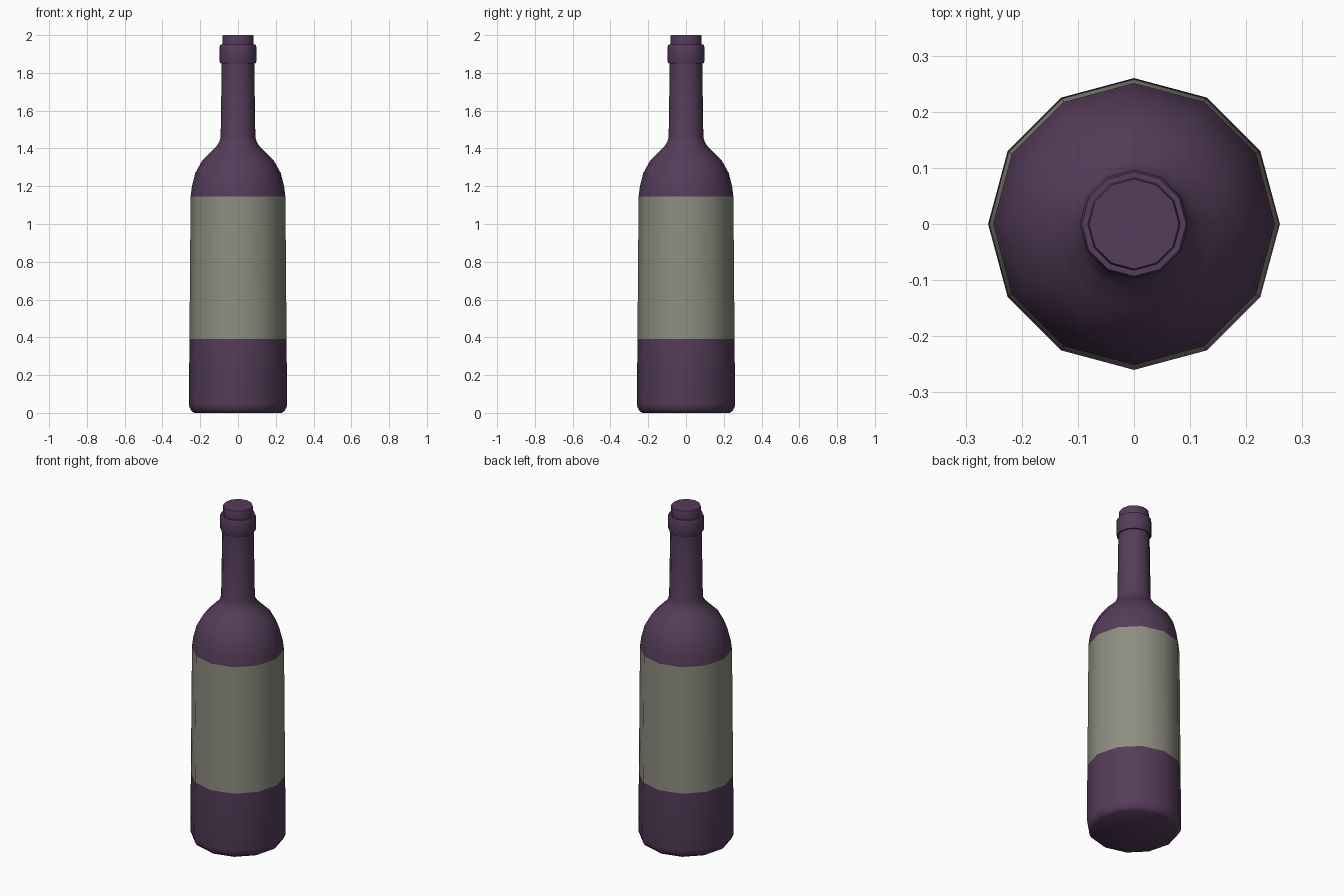
import bpy, bmesh, math

if "Cube" in bpy.data.objects:
    bpy.data.objects.remove(bpy.data.objects["Cube"])

SIDES = 12


def material(name, rgb):
    m = bpy.data.materials.new(name)
    m.diffuse_color = (*rgb, 1)
    m.use_nodes = True
    m.node_tree.nodes["Principled BSDF"].inputs["Base Color"].default_value = m.diffuse_color
    return m


def lathe(name, profile, mat, cap_bottom=False, cap_top=False):
    """Spin (radius, z) points into a 12-sided surface."""
    bm = bmesh.new()
    rings = [[bm.verts.new((r * math.cos(math.tau * i / SIDES),
                            r * math.sin(math.tau * i / SIDES), z))
              for i in range(SIDES)] for r, z in profile]
    for a, b in zip(rings, rings[1:]):
        for i in range(SIDES):
            j = (i + 1) % SIDES
            bm.faces.new((a[i], a[j], b[j], b[i]))
    if cap_bottom:
        bm.faces.new(rings[0][::-1])
    if cap_top:
        bm.faces.new(rings[-1])
    me = bpy.data.meshes.new(name)
    bm.to_mesh(me)
    bm.free()
    me.materials.append(mat)
    ob = bpy.data.objects.new(name, me)
    bpy.context.collection.objects.link(ob)
    bpy.ops.object.select_all(action='DESELECT')
    ob.select_set(True)
    bpy.context.view_layer.objects.active = ob
    bpy.ops.object.shade_smooth_by_angle(angle=math.radians(40))
    return ob


glass = material("dark_glass", (0.09, 0.045, 0.10))
paper = material("label_paper", (0.27, 0.27, 0.22))

# Base with rounded foot
lathe("base", [(0.232, 0), (0.246, 0.01), (0.257, 0.03), (0.26, 0.05),
               (0.257, 0.39)], glass, cap_bottom=True)

# Label band, flush with the glass
lathe("label", [(0.257, 0.39), (0.251, 1.145)], paper)

# Shoulder, neck, collar ring and lip
lathe("shoulder_and_neck",
      [(0.251, 1.145), (0.244, 1.20), (0.226, 1.27), (0.19, 1.335),
       (0.15, 1.375), (0.115, 1.41), (0.099, 1.435), (0.092, 1.46),
       (0.086, 1.85), (0.093, 1.85), (0.097, 1.86), (0.097, 1.94),
       (0.093, 1.95), (0.083, 1.95), (0.083, 1.99), (0.080, 2.0)],
      glass, cap_top=True)
